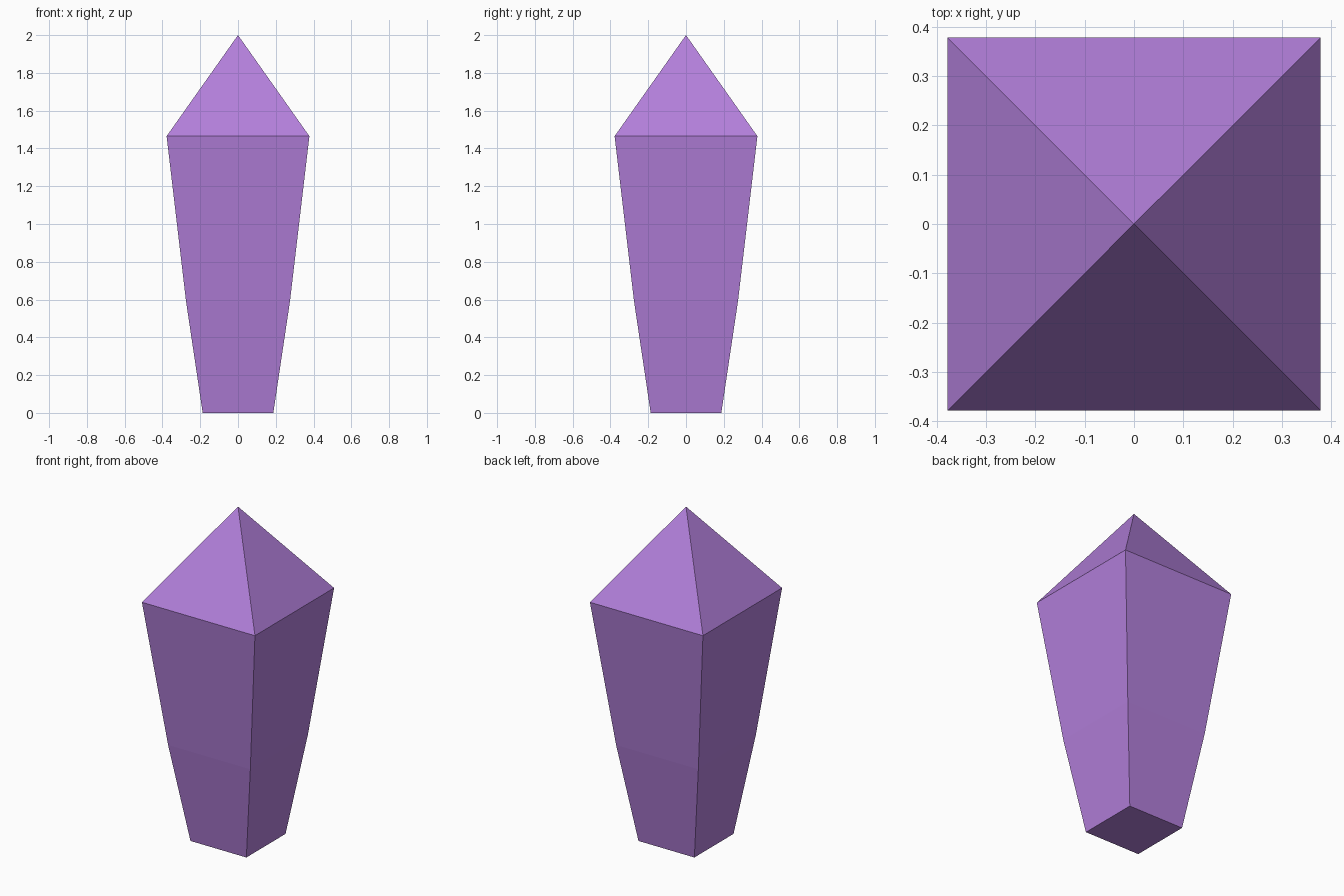
import bpy
import bmesh

cube = bpy.data.objects.get("Cube")
if cube:
    bpy.data.objects.remove(cube, do_unlink=True)

# Crystal colour
violet = bpy.data.materials.new("violet_crystal")
violet.use_nodes = True
colour = (0.45, 0.215, 0.71, 1.0)
violet.diffuse_color = colour
violet.node_tree.nodes["Principled BSDF"].inputs["Base Color"].default_value = colour

# Square cross-sections from base to shoulder: (half width, height)
sections = [(0.187, 0.0), (0.275, 0.59), (0.378, 1.465)]
corners = [(-1, -1), (1, -1), (1, 1), (-1, 1)]

bm = bmesh.new()
rings = [[bm.verts.new((sx * w, sy * w, z)) for sx, sy in corners]
         for w, z in sections]
tip = bm.verts.new((0, 0, 2))

# Flat base, tapered sides and pointed tip
bm.faces.new(rings[0][::-1])
for i in range(4):
    j = (i + 1) % 4
    for low, high in zip(rings, rings[1:]):
        bm.faces.new((low[i], low[j], high[j], high[i]))
    bm.faces.new((rings[-1][i], rings[-1][j], tip))
bmesh.ops.recalc_face_normals(bm, faces=bm.faces)

mesh = bpy.data.meshes.new("crystal_shard")
bm.to_mesh(mesh)
bm.free()
mesh.materials.append(violet)
crystal = bpy.data.objects.new("crystal_shard", mesh)
bpy.context.collection.objects.link(crystal)
